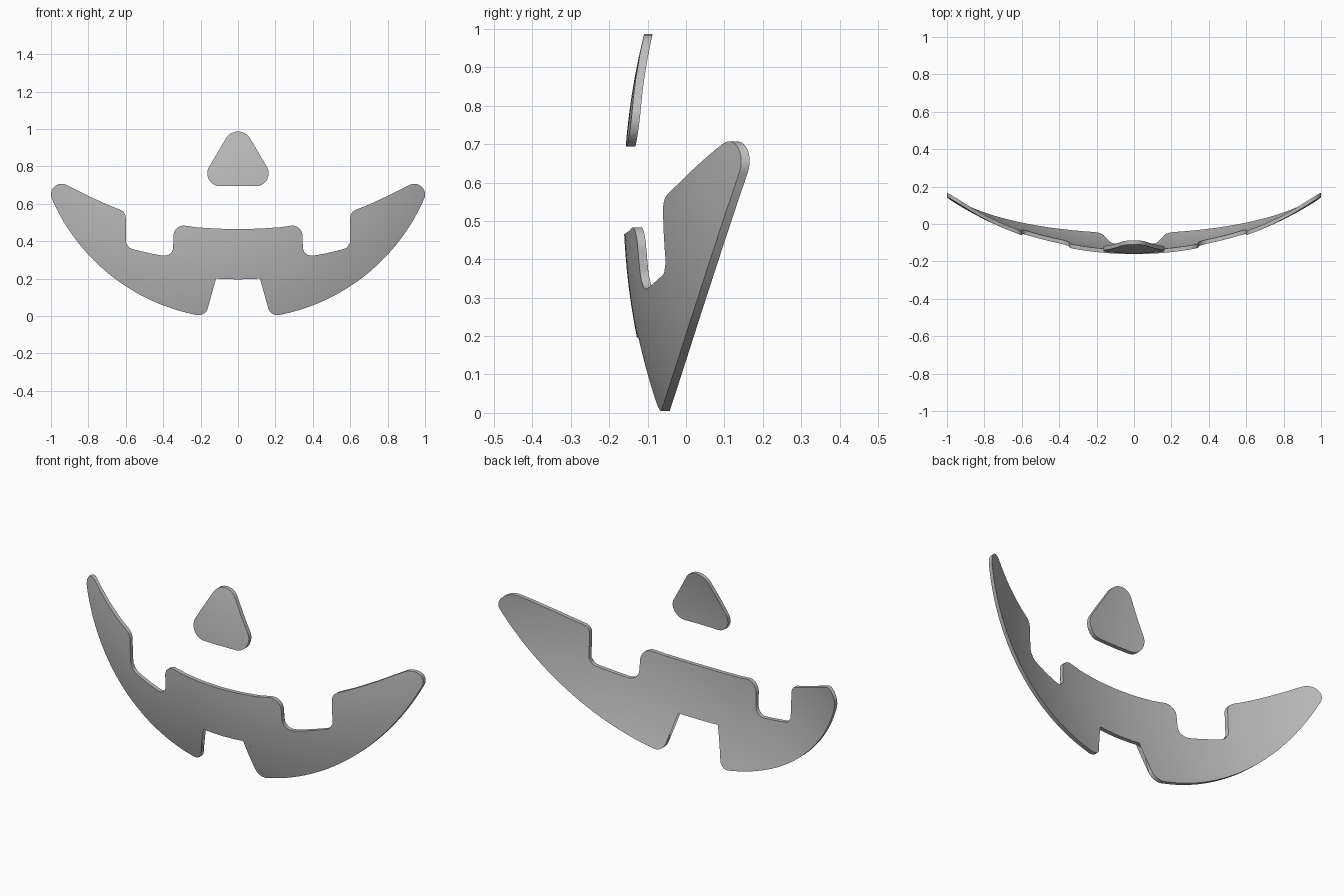
import bpy, bmesh
from math import sin, cos, radians, sqrt
from mathutils import Vector

cube = bpy.data.objects.get("Cube")
if cube:
    bpy.data.objects.remove(cube)

THICK = 0.022
RADIUS = 1.8          # sphere the plates are bent around

grey = bpy.data.materials.new("plain grey")
grey.use_nodes = True
grey.diffuse_color = (0.5, 0.5, 0.5, 1)
grey.node_tree.nodes["Principled BSDF"].inputs["Base Color"].default_value = (0.5, 0.5, 0.5, 1)


def arc(cx, cz, r, a0, a1, n):
    """Plain outline points along a circular arc, angles in degrees."""
    angles = [radians(a0 + (a1 - a0) * i / n) for i in range(n + 1)]
    return [(cx + r * cos(a), cz + r * sin(a), 0) for a in angles]


def rounded(points, steps=8):
    """Closed outline with each (x, z, radius) corner filleted."""
    out = []
    for i, (x, z, r) in enumerate(points):
        p = Vector((x, z))
        if r == 0:
            out.append(p)
            continue
        u = (Vector(points[i - 1][:2]) - p).normalized()
        v = (Vector(points[(i + 1) % len(points)][:2]) - p).normalized()
        half = u.angle(v) / 2
        centre = p + (u + v).normalized() * (r / sin(half))
        t = r / (sin(half) / cos(half))
        a, b = p + u * t - centre, p + v * t - centre
        for k in range(steps + 1):
            out.append(centre + a.lerp(b, k / steps).normalized() * r)
    return out


def bent_plate(name, outline):
    """Flat outline, cut into a fine grid, thickened and bent onto the sphere."""
    bm = bmesh.new()
    bm.faces.new([bm.verts.new((p.x, 0, p.y)) for p in outline])
    bmesh.ops.triangulate(bm, faces=bm.faces[:])
    for axis, low, high in (((1, 0, 0), -20, 20), ((0, 0, 1), 0, 20)):
        for i in range(low, high):
            co = Vector(axis) * (i + 0.5) * 0.05
            bmesh.ops.bisect_plane(bm, geom=bm.verts[:] + bm.edges[:] + bm.faces[:],
                                   dist=1e-5, plane_co=co, plane_no=axis)
    ext = bmesh.ops.extrude_face_region(bm, geom=bm.faces[:], use_keep_orig=True)
    for v in ext["geom"]:
        if isinstance(v, bmesh.types.BMVert):
            v.co.y = THICK
    for v in bm.verts:
        v.co.y += -0.163 + RADIUS - sqrt(RADIUS ** 2 - v.co.x ** 2 - (v.co.z - 0.55) ** 2)
    bmesh.ops.recalc_face_normals(bm, faces=bm.faces[:])
    mesh = bpy.data.meshes.new(name)
    bm.to_mesh(mesh)
    bm.free()
    mesh.materials.append(grey)
    obj = bpy.data.objects.new(name, mesh)
    bpy.context.collection.objects.link(obj)
    bpy.ops.object.select_all(action="DESELECT")
    obj.select_set(True)
    bpy.context.view_layer.objects.active = obj
    bpy.ops.object.shade_smooth_by_angle(angle=radians(35))


# Grinning mouth: left half outline, then mirrored
half = [(0.08, 0.198, 0), (0.16, 0.203, 0.04), (0.16, -0.008, 0.05)]
half += arc(0.017, 1.053, 1.067, -77.5, -23.5, 36)
half += arc(0.943, 0.65, 0.057, -12, 115, 12)
half += [(0.80, 0.642, 0), (0.70, 0.596, 0), (0.60, 0.556, 0.045),
         (0.60, 0.366, 0.05), (0.47, 0.335, 0), (0.345, 0.312, 0.05),
         (0.345, 0.492, 0.055), (0.22, 0.474, 0), (0.11, 0.467, 0)]
mirrored = [(-x, z, r) for x, z, r in reversed(half)]
bent_plate("mouth", rounded(half + [(0, 0.465, 0)] + mirrored + [(0, 0.196, 0)]))

# Rounded triangle nose
bent_plate("nose", rounded([(-0.215, 0.694, 0.068), (0.215, 0.694, 0.068), (0, 1.06, 0.075)], 12))
